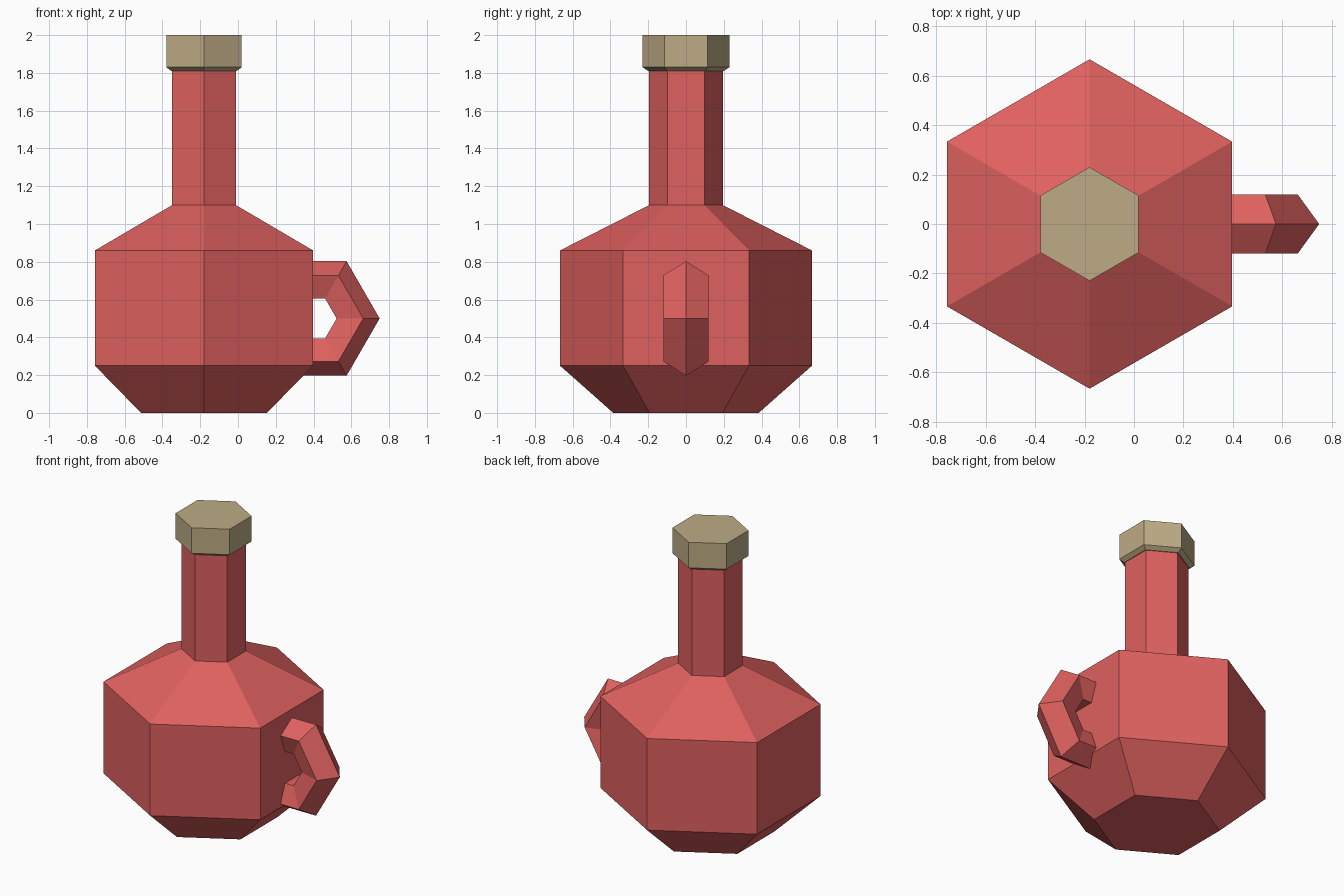
import bpy
import math

cube = bpy.data.objects.get("Cube")
if cube:
    bpy.data.objects.remove(cube, do_unlink=True)

SIDES = 6
AXIS_X = -0.18


def make_material(name, rgb):
    mat = bpy.data.materials.new(name)
    mat.use_nodes = True
    mat.diffuse_color = (*rgb, 1)
    mat.node_tree.nodes["Principled BSDF"].inputs["Base Color"].default_value = (*rgb, 1)
    return mat


def lathe(name, profile, mat):
    """Six-sided solid of revolution from (radius, height) pairs, corners on +y and -y."""
    verts = []
    for radius, z in profile:
        for i in range(SIDES):
            a = math.pi / 2 + math.tau * i / SIDES
            verts.append((radius * math.cos(a), radius * math.sin(a), z))
    faces = [tuple(reversed(range(SIDES)))]
    for ring in range(len(profile) - 1):
        low, high = ring * SIDES, (ring + 1) * SIDES
        for i in range(SIDES):
            j = (i + 1) % SIDES
            faces.append((low + i, low + j, high + j, high + i))
    top = (len(profile) - 1) * SIDES
    faces.append(tuple(range(top, top + SIDES)))
    mesh = bpy.data.meshes.new(name)
    mesh.from_pydata(verts, [], faces)
    mesh.materials.append(mat)
    obj = bpy.data.objects.new(name, mesh)
    obj.location.x = AXIS_X
    bpy.context.collection.objects.link(obj)
    return obj


red = make_material("red glaze", (0.74, 0.12, 0.115))
tan = make_material("tan cork", (0.51, 0.41, 0.235))

# Bottle body with shoulder and neck
lathe("bottle_body", [(0.385, 0), (0.667, 0.25), (0.667, 0.86),
                      (0.195, 1.10), (0.195, 1.815)], red)

# Stopper with a chamfered lower rim
lathe("stopper", [(0.2, 1.81), (0.23, 1.83), (0.23, 2.0)], tan)

# Ring handle, half sunk into the left side of the body
bpy.ops.mesh.primitive_torus_add(major_segments=6, minor_segments=5,
                                 major_radius=0.224, minor_radius=0.126,
                                 location=(0.40, 0, 0.5),
                                 rotation=(math.pi / 2, 0, 0))
handle = bpy.context.object
handle.name = "handle"
handle.data.materials.append(red)
for poly in handle.data.polygons:
    poly.use_smooth = False
